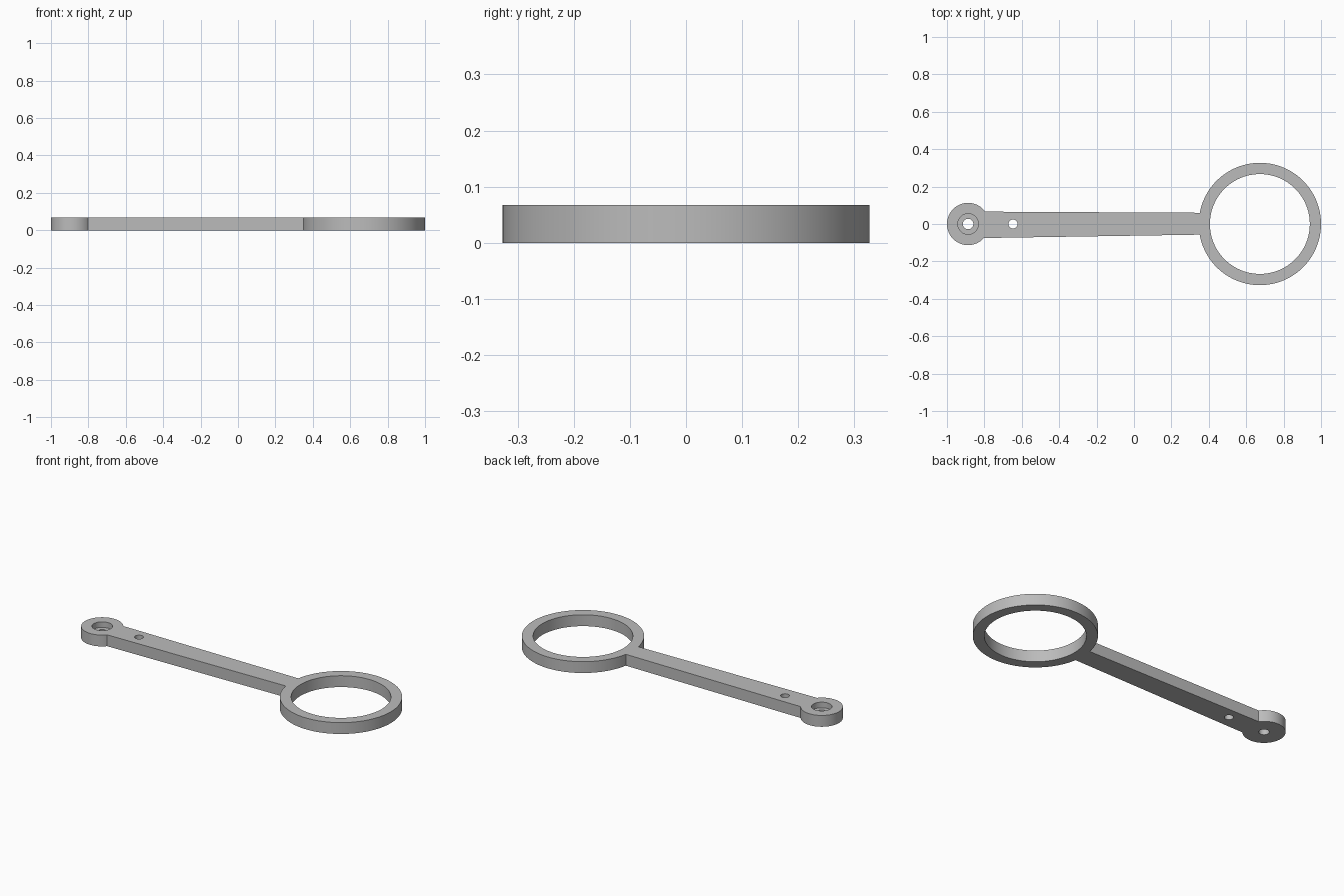
import bpy
import bmesh
from math import asin, pi, cos, sin

if "Cube" in bpy.data.objects:
    bpy.data.objects.remove(bpy.data.objects["Cube"], do_unlink=True)

THICK = 0.067
RING_X, RING_R, RING_HOLE = 0.673, 0.327, 0.267
PIVOT_X, PIVOT_R = -0.887, 0.113

grey = bpy.data.materials.new("plain_grey")
grey.use_nodes = True
colour = (0.5, 0.5, 0.5, 1)
grey.diffuse_color = colour
grey.node_tree.nodes["Principled BSDF"].inputs["Base Color"].default_value = colour


def arc(cx, r, start, end, steps):
    angles = [start + (end - start) * i / steps for i in range(steps + 1)]
    return [(cx + r * cos(a), r * sin(a)) for a in angles]


def prism(name, outline, low, high):
    bm = bmesh.new()
    base = bm.faces.new([bm.verts.new((x, y, low)) for x, y in outline])
    top = bmesh.ops.extrude_face_region(bm, geom=[base])["geom"]
    for v in top:
        if isinstance(v, bmesh.types.BMVert):
            v.co.z = high
    bmesh.ops.recalc_face_normals(bm, faces=bm.faces)
    mesh = bpy.data.meshes.new(name)
    bm.to_mesh(mesh)
    bm.free()
    mesh.materials.append(grey)
    obj = bpy.data.objects.new(name, mesh)
    bpy.context.collection.objects.link(obj)
    return obj


def drill(body, name, x, radius, low, steps):
    cutter = prism(name, arc(x, radius, 0, 2 * pi, steps)[:-1], low, THICK + 0.1)
    cutter.hide_render = True
    cut = body.modifiers.new(name, "BOOLEAN")
    cut.operation, cut.solver, cut.object = "DIFFERENCE", "EXACT", cutter
    bpy.ops.object.modifier_apply(modifier=name)
    bpy.data.objects.remove(cutter, do_unlink=True)


# Ring, tapered arm and pivot end share one outline; the arm joins the two arcs
ring_up, ring_down = asin(0.06 / RING_R), asin(0.057 / RING_R)
pivot_up, pivot_down = asin(0.066 / PIVOT_R), asin(0.075 / PIVOT_R)
outline = arc(RING_X, RING_R, -pi + ring_down, pi - ring_up, 96)
outline += arc(PIVOT_X, PIVOT_R, pivot_up, 2 * pi - pivot_down, 56)
body = prism("ring_arm", outline, 0, THICK)

bpy.ops.object.select_all(action="DESELECT")
body.select_set(True)
bpy.context.view_layer.objects.active = body

# Ring opening, stepped pivot hole and small arm hole
drill(body, "ring_opening", RING_X, RING_HOLE, -0.1, 96)
drill(body, "pivot_counterbore", PIVOT_X, 0.055, 0.034, 48)
drill(body, "pivot_hole", PIVOT_X, 0.028, -0.1, 32)
drill(body, "arm_hole", -0.647, 0.024, -0.1, 32)

bpy.ops.object.shade_smooth_by_angle(angle=pi / 6)
